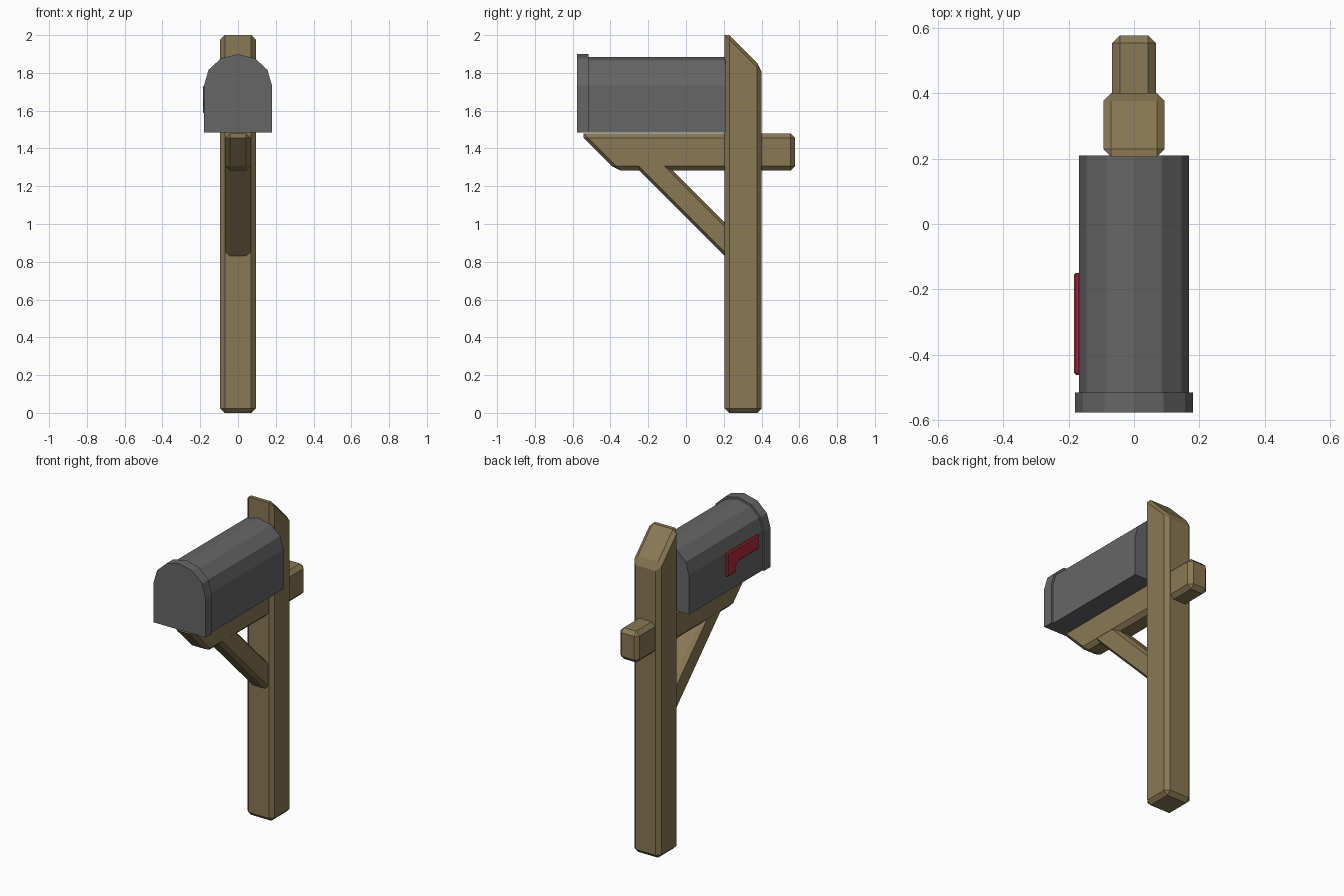
import bpy, bmesh, math
from mathutils import Matrix, Vector

if "Cube" in bpy.data.objects:
    bpy.data.objects.remove(bpy.data.objects["Cube"])


def material(name, rgb):
    m = bpy.data.materials.new(name)
    m.diffuse_color = (*rgb, 1)
    m.use_nodes = True
    m.node_tree.nodes["Principled BSDF"].inputs["Base Color"].default_value = m.diffuse_color
    return m


WOOD = material("weathered wood", (0.250, 0.188, 0.089))
GREY = material("dark grey metal", (0.133, 0.133, 0.133))
RED = material("flag red", (0.42, 0.024, 0.045))


def finish(name, bm, mat):
    bmesh.ops.recalc_face_normals(bm, faces=bm.faces)
    me = bpy.data.meshes.new(name)
    bm.to_mesh(me)
    bm.free()
    me.materials.append(mat)
    ob = bpy.data.objects.new(name, me)
    bpy.context.collection.objects.link(ob)
    return ob


def timber(name, lo, hi, warp, bevel=0.024):
    """Chamfered box between two corners, then reshaped vertex by vertex."""
    lo, hi = Vector(lo), Vector(hi)
    bm = bmesh.new()
    bmesh.ops.create_cube(bm, size=1)
    for v in bm.verts:
        v.co = (lo + hi) / 2 + v.co * (hi - lo)
    bmesh.ops.bevel(bm, geom=bm.edges[:], offset=bevel, segments=1,
                    affect='EDGES', clamp_overlap=True)
    for v in bm.verts:
        v.co = warp(v.co.copy())
    return finish(name, bm, WOOD)


def extrude(name, points, vec, mat):
    """Flat outline pushed along a vector into a solid."""
    bm = bmesh.new()
    face = bm.faces.new([bm.verts.new(p) for p in points])
    new = bmesh.ops.extrude_face_region(bm, geom=[face], use_keep_orig=True)
    verts = [g for g in new["geom"] if isinstance(g, bmesh.types.BMVert)]
    bmesh.ops.translate(bm, vec=vec, verts=verts)
    return finish(name, bm, mat)


# Post with its top cut at a slant, high at the front
def slant_top(p):
    if p.z > 1:
        p.z -= p.y - 0.229
    return p


timber("post", (-0.094, 0.205, 0), (0.094, 0.401, 2.0), slant_top)


# Crossbeam with its front end cut back underneath
def slant_front(p):
    if p.y < 0:
        p.y -= p.z - 1.458
    return p


timber("crossbeam", (-0.067, -0.545, 1.283), (0.067, 0.578, 1.479), slant_front)

# Diagonal brace, ends buried in the post and the crossbeam
a, b = Vector((0, 0.29, 0.833)), Vector((0, -0.251, 1.375))
half = (b - a).length / 2
turn = Matrix.Translation((a + b) / 2) @ Matrix.Rotation(math.radians(-45), 4, 'X') \
    @ Matrix.Diagonal((1, 1, 0.62, 1))
timber("brace", (-0.066, -half, -0.101), (0.066, half, 0.101), lambda p: turn @ p)


# Mailbox body and door share one arched outline
def arch(name, radius, rise, y0, y1):
    base, spring = 1.484, 1.733
    pts = [(radius, y0, base)]
    for i in range(7):
        t = math.pi * i / 6
        pts.append((radius * math.cos(t), y0, spring + rise * math.sin(t)))
    pts.append((-radius, y0, base))
    extrude(name, pts, (0, y1 - y0, 0), GREY)


arch("mailbox_body", 0.168, 0.152, -0.518, 0.21)
arch("mailbox_door", 0.18, 0.166, -0.578, -0.516)

# Signal flag on the left side, a bar with a short leg
outline = [(-0.15, 1.733), (-0.462, 1.733), (-0.462, 1.645), (-0.265, 1.645),
           (-0.235, 1.62), (-0.235, 1.585), (-0.15, 1.585)]
flag = extrude("signal_flag", [(-0.184, y, z) for y, z in outline], (0.02, 0, 0), RED)
mod = flag.modifiers.new("chamfer", 'BEVEL')
mod.width = 0.006
mod.segments = 1
